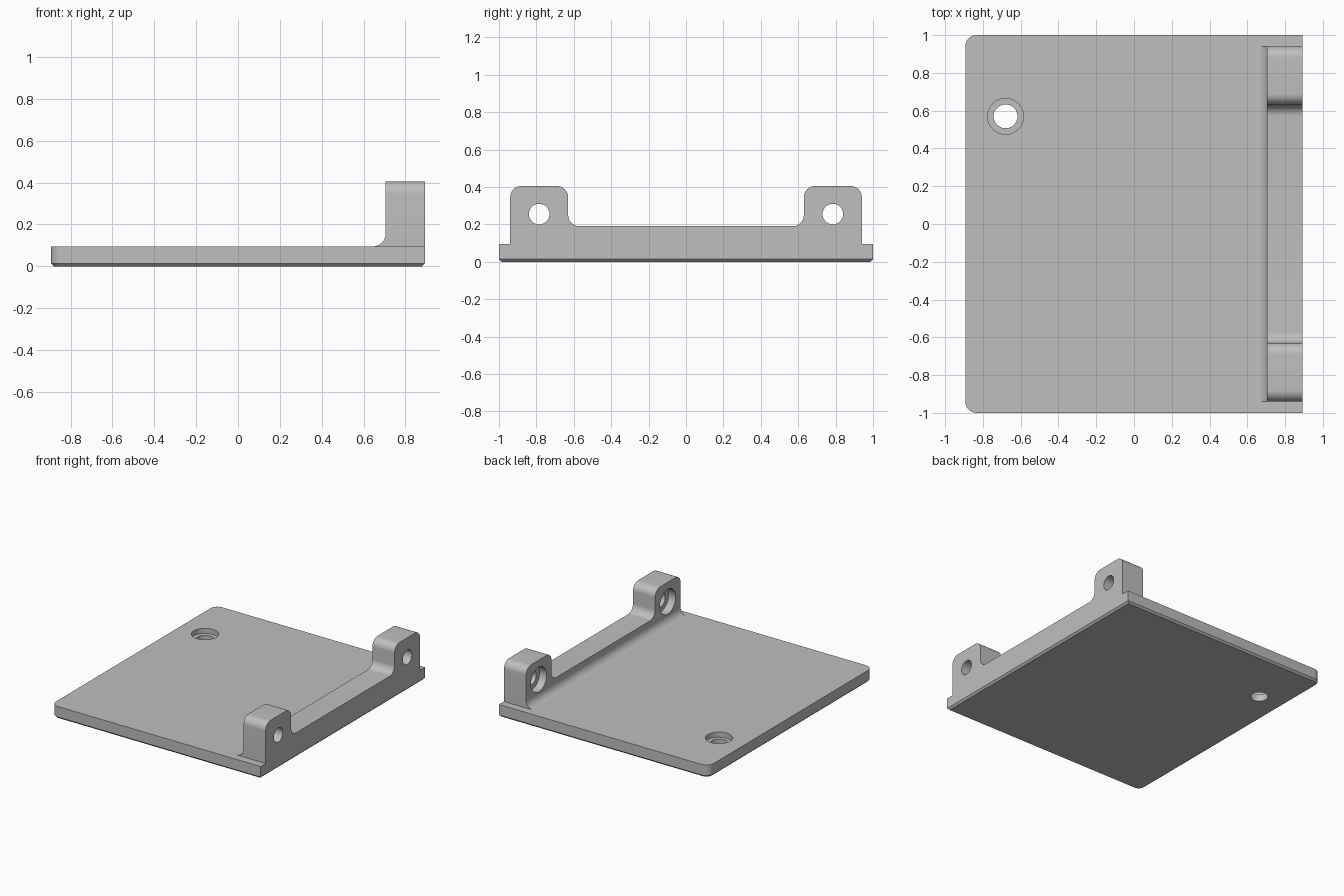
import bpy, bmesh, math
from mathutils import Vector, Matrix

if "Cube" in bpy.data.objects:
    bpy.data.objects.remove(bpy.data.objects["Cube"])

grey = bpy.data.materials.new("light_grey")
grey.use_nodes = True
colour = (0.52, 0.52, 0.52, 1)
grey.diffuse_color = colour
grey.node_tree.nodes["Principled BSDF"].inputs["Base Color"].default_value = colour

HALF_X, PLATE_TOP, WALL_X, EAR_TOP, R = 0.893, 0.095, 0.705, 0.405, 0.06


def rounded(points, steps=10):
    """Outline from (u, v, radius) corners, each rounded by its radius."""
    out = []
    for i, (u, v, r) in enumerate(points):
        c = Vector((u, v))
        if not r:
            out.append(c)
            continue
        a = (Vector(points[i - 1][:2]) - c).normalized()
        b = (Vector(points[(i + 1) % len(points)][:2]) - c).normalized()
        centre = c + (a + b) * r
        for k in range(steps + 1):
            t = k / steps * math.pi / 2
            out.append(centre - b * r * math.cos(t) - a * r * math.sin(t))
    return out


def loft(name, rings):
    """Closed solid through rings that have equal vertex counts."""
    bm = bmesh.new()
    loops = [[bm.verts.new(p) for p in ring] for ring in rings]
    for lo, hi in zip(loops, loops[1:]):
        for i in range(len(lo)):
            bm.faces.new((lo[i - 1], lo[i], hi[i], hi[i - 1]))
    bm.faces.new(loops[0])
    bm.faces.new(loops[-1])
    bmesh.ops.recalc_face_normals(bm, faces=bm.faces)
    mesh = bpy.data.meshes.new(name)
    bm.to_mesh(mesh)
    bm.free()
    mesh.materials.append(grey)
    ob = bpy.data.objects.new(name, mesh)
    bpy.context.collection.objects.link(ob)
    return ob


def cut_screw_hole(ob, place, profile):
    """Cut a stepped round hole; profile lists (radius, height) along local z."""
    rings = [[place @ Vector((r * math.cos(a), r * math.sin(a), z))
              for a in (math.tau * i / 48 for i in range(48))] for r, z in profile]
    cutter = loft("hole_cutter", rings)
    cutter.hide_render = True
    mod = ob.modifiers.new("hole", "BOOLEAN")
    mod.operation, mod.solver, mod.object = "DIFFERENCE", "EXACT", cutter
    graph = bpy.context.evaluated_depsgraph_get()
    mesh = bpy.data.meshes.new_from_object(ob.evaluated_get(graph))
    ob.modifiers.clear()
    ob.data = mesh
    bpy.data.objects.remove(cutter)


# Base plate: two rounded corners and a chamfered underside
def plate_ring(inset, z):
    x, y = HALF_X - inset, 1 - inset
    corners = [(-x, -y, R - inset), (x, -y, 0), (x, y, 0), (-x, y, R - inset)]
    return [(p.x, p.y, z) for p in rounded(corners)]


plate = loft("base_plate", [plate_ring(0.014, 0), plate_ring(0, 0.014),
                            plate_ring(0, PLATE_TOP)])
cut_screw_hole(plate, Matrix.Translation((-0.68, 0.57, 0)),
               [(0.063, -0.1), (0.063, 0.055), (0.095, 0.055), (0.095, 0.2)])

# Upright wall with an ear at each end
half = [(0.94, PLATE_TOP, 0), (0.94, EAR_TOP, R), (0.63, EAR_TOP, R), (0.63, 0.19, R)]
outline = rounded(half + [(-y, z, r) for y, z, r in reversed(half)])
wall = loft("ear_wall", [[(x, p.x, p.y) for p in outline] for x in (WALL_X, HALF_X)])
for side in (-1, 1):
    place = Matrix.Translation((WALL_X, side * 0.785, 0.255)) @ Matrix.Rotation(math.pi / 2, 4, "Y")
    cut_screw_hole(wall, place, [(0.095, -0.1), (0.095, 0.06), (0.055, 0.06), (0.055, 0.3)])

# Concave fillet where the wall meets the plate
cove = [(WALL_X, PLATE_TOP)]
for k in range(11):
    t = k / 10 * math.pi / 2
    cove.append((WALL_X - R + R * math.sin(t), PLATE_TOP + R - R * math.cos(t)))
fillet = loft("wall_fillet", [[(x, y, z) for x, z in cove] for y in (-0.94, 0.94)])

# Smooth the curves, keep the edges sharp
for ob in (plate, wall, fillet):
    bpy.ops.object.select_all(action="DESELECT")
    ob.select_set(True)
    bpy.context.view_layer.objects.active = ob
    bpy.ops.object.shade_smooth_by_angle(angle=math.radians(30))
